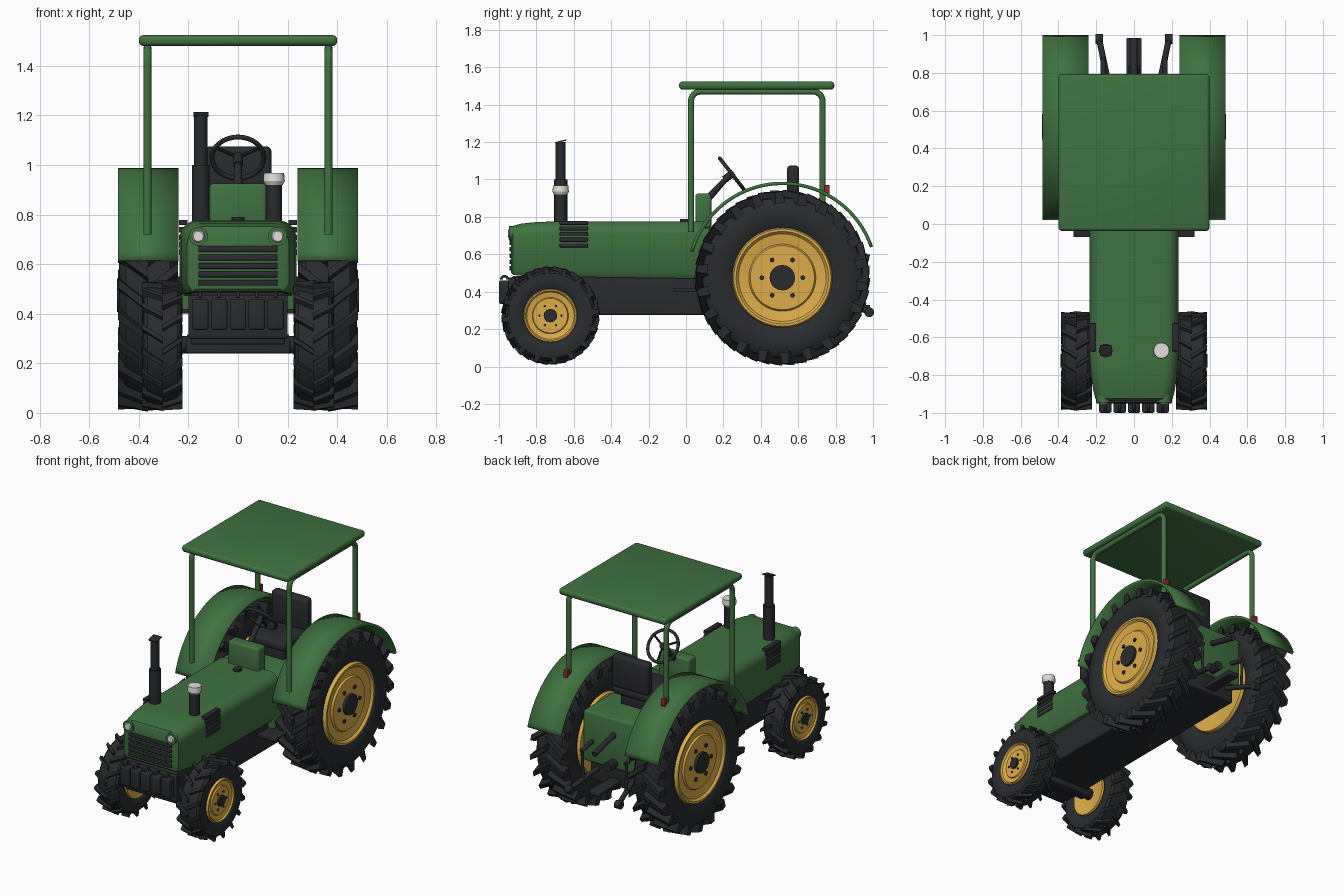
import bpy, bmesh, math
from mathutils import Vector, Matrix

if "Cube" in bpy.data.objects:
    bpy.data.objects.remove(bpy.data.objects["Cube"])

def mat(name, c):
    m = bpy.data.materials.new(name)
    m.diffuse_color = (*c, 1)
    m.use_nodes = True
    m.node_tree.nodes["Principled BSDF"].inputs["Base Color"].default_value = m.diffuse_color
    return m

GREEN = mat("green", (0.05, 0.17, 0.05))
DARK = mat("dark", (0.022, 0.024, 0.027))
YELLOW = mat("yellow", (0.72, 0.42, 0.07))
WHITE = mat("cream", (0.75, 0.74, 0.68))
RED = mat("red", (0.3, 0.02, 0.02))

def finish(name, bm, m, smooth=True):
    bmesh.ops.recalc_face_normals(bm, faces=bm.faces)
    me = bpy.data.meshes.new(name)
    bm.to_mesh(me)
    bm.free()
    o = bpy.data.objects.new(name, me)
    bpy.context.collection.objects.link(o)
    me.materials.append(m)
    if smooth:
        bpy.ops.object.select_all(action='DESELECT')
        o.select_set(True)
        bpy.context.view_layer.objects.active = o
        bpy.ops.object.shade_smooth_by_angle(angle=math.radians(35))
    return o

def box(name, lo, hi, m, bevel=0.0, rot=None):
    lo, hi = Vector(lo), Vector(hi)
    c, s = (lo + hi) / 2, hi - lo
    bm = bmesh.new()
    bmesh.ops.create_cube(bm, size=1)
    bmesh.ops.scale(bm, vec=s, verts=bm.verts)
    if bevel:
        bmesh.ops.bevel(bm, geom=bm.edges[:], offset=bevel, segments=3, profile=0.5, affect='EDGES')
    bm.transform(Matrix.Translation(c) @ (rot or Matrix()))
    return finish(name, bm, m)

def rod(name, a, b, r, m, r2=None, segs=20):
    a, b = Vector(a), Vector(b)
    d = b - a
    bm = bmesh.new()
    bmesh.ops.create_cone(bm, cap_ends=True, segments=segs, radius1=r, radius2=r if r2 is None else r2, depth=d.length)
    bm.transform(Matrix.Translation((a + b) / 2) @ d.to_track_quat('Z', 'Y').to_matrix().to_4x4())
    return finish(name, bm, m)

def skin(rings, closed, caps=False):
    bm = bmesh.new()
    rs = [[bm.verts.new(p) for p in r] for r in rings]
    n = len(rs[0])
    pairs = list(zip(rs, rs[1:])) + ([(rs[-1], rs[0])] if closed else [])
    for p, q in pairs:
        for i in range(n if caps or closed else n - 1):
            j = (i + 1) % n
            bm.faces.new((p[i], p[j], q[j], q[i]))
    if caps:
        bm.faces.new(rs[0])
        bm.faces.new(rs[-1])
    return bm

def lathe(name, prof, c, s, m, segs=56):
    # closed profile of (outward x, radius) spun about the axle
    rings = []
    for k in range(segs):
        a = 2 * math.pi * k / segs
        rings.append([(c[0] * s + x * s, c[1] + r * math.cos(a), c[2] + r * math.sin(a)) for x, r in prof])
    return finish(name, skin(rings, True), m)

def pipe(name, pts, r, m, cyclic=False):
    cu = bpy.data.curves.new(name, 'CURVE')
    cu.dimensions = '3D'
    cu.bevel_depth, cu.bevel_resolution, cu.use_fill_caps = r, 3, True
    sp = cu.splines.new('POLY')
    sp.points.add(len(pts) - 1)
    for p, q in zip(sp.points, pts):
        p.co = (*q, 1)
    sp.use_cyclic_u = cyclic
    o = bpy.data.objects.new(name, cu)
    bpy.context.collection.objects.link(o)
    cu.materials.append(m)
    bpy.ops.object.select_all(action='DESELECT')
    o.select_set(True)
    bpy.context.view_layer.objects.active = o
    bpy.ops.object.convert(target='MESH')
    bpy.ops.object.shade_smooth_by_angle(angle=math.radians(50))

def wheel(tag, c, s, R, rim, hw, hub, lugs):
    # tyre, rim disc, hub, wheel bolts and chevron lugs
    t = R * 0.93
    lathe(tag + "_tyre", [(-hw * .75, rim * .97), (-hw * .95, rim * 1.15), (-hw, (rim + t) / 2), (-hw * .93, t * .93),
          (-hw * .75, t * .985), (0, t), (hw * .75, t * .985), (hw * .93, t * .93), (hw, (rim + t) / 2),
          (hw * .95, rim * 1.15), (hw * .75, rim * .97)], c, s, DARK)
    lathe(tag + "_rim", [(-hw * .8, .01), (-hw * .8, rim * .65), (-hw * .98, rim * .93), (-hw * .98, rim), (-hw * .8, rim * 1.03),
          (hw * .8, rim * 1.03), (hw * 1.0, rim), (hw * 1.0, rim * .95), (hw * .88, rim * .9),
          (hw * .8, rim * .69), (hw * .9, rim * .66), (hw * .9, .01)], c, s, YELLOW)
    rod(tag + "_hub", (s * (c[0] - hw), c[1], c[2]), (s * (c[0] + hw * 1.06), c[1], c[2]), hub, DARK)
    for k in range(6):
        a = math.pi * k / 3
        y, z = c[1] + rim * .42 * math.cos(a), c[2] + rim * .42 * math.sin(a)
        rod(tag + "_bolt", (s * c[0], y, z), (s * (c[0] + hw * .97), y, z), rim * .05, DARK, segs=8)
    bm = bmesh.new()
    h, w = R * .13, R * .095
    for side in (1, -1):
        for k in range(lugs):
            a = 2 * math.pi * (k + (side > 0) * .5) / lugs
            vs = bmesh.ops.create_cube(bm, size=1)['verts']
            for v in vs:
                u = v.co.x + .5
                top = v.co.z > 0
                x = side * hw * (1.02 * u + .0)
                y = v.co.y * w * (.8 if top else 1.2) + (u - .5) * R * .2
                z = (R if top else R - h) - u * R * .02
                v.co = (x, y, z)
            bmesh.ops.transform(bm, matrix=Matrix.Diagonal((s, 1, 1, 1)), verts=vs)
            bmesh.ops.transform(bm, matrix=Matrix.Translation((s * c[0], c[1], c[2])) @ Matrix.Rotation(a, 4, 'X'), verts=vs)
    finish(tag + "_lugs", bm, DARK, False)

def arc(cy, cz, r, a0, a1, n):
    for i in range(n + 1):
        a = math.radians(a0 + (a1 - a0) * i / n)
        yield cy + r * math.cos(a), cz + r * math.sin(a)

# hood: rounded sections lofted along y
def section(y, w, zb, zt, r=.07):
    top = list(arc(w - r, zt - r, r, 0, 90, 8))
    half = [(w - .02, zb), (w, zb + .03)] + top
    return [(x, y, z) for x, z in half] + [(-x, y, z) for x, z in reversed(half)]
hood = [(-.935, .19, .5, .735), (-.925, .205, .49, .752), (-.88, .216, .485, .764), (-.8, .228, .482, .772),
        (-.7, .235, .48, .776), (.1, .235, .47, .776)]
finish("hood", skin([section(*h) for h in hood], False, True), GREEN)

# grille and bonnet details
for i in range(5):
    z = .525 + i * .034
    box("grille_slat", (-.16, -.945, z - .012), (.16, -.92, z + .012), DARK, .005)
rod("fuel_cap", (0, -.005, .77), (0, -.005, .79), .027, DARK)

# chassis, rear housing, axles
box("chassis", (-.19, -.93, .275), (.19, .75, .485), DARK, .01)
box("rear_housing", (-.232, .05, .4), (.232, .77, .74), GREEN, .015)
box("front_axle", (-.21, -.765, .24), (.21, -.69, .3), DARK, .008)
rod("front_axle_shaft", (-.3, -.725, .275), (.3, -.725, .275), .035, DARK)
rod("rear_axle_shaft", (-.35, .515, .475), (.35, .515, .475), .075, DARK)

# front weights with carrying hooks
box("weight_bracket", (-.2, -.95, .3), (.2, -.91, .475), DARK, .006)
for i in range(5):
    x = (i - 2) * .076
    box("front_weight", (x - .033, -1, .335), (x + .033, -.935, .46), DARK, .01)
    pipe("weight_hook", [(x, y, z) for y, z in arc(-.97, .465, .018, 0, 180, 8)], .007, DARK)

for s in (1, -1):
    wheel("rear_wheel", (.363, .515, .475), s, .466, .26, .118, .068, 22)
    wheel("front_wheel", (.305, -.725, .272), s, .262, .14, .08, .036, 16)
    # fender
    r = [[(s * x, y, z) for x in (.24, .485)] for y, z in arc(.515, .475, .504, 19, 164, 40)]
    f = finish("fender", skin(r, False), GREEN)
    sol = f.modifiers.new("thickness", 'SOLIDIFY')
    sol.thickness, sol.offset = .018, 0
    # roof posts
    pts = [(.027, .72), (.027, 1.41)] + list(arc(.077, 1.42, .05, 180, 90, 6)) + list(arc(.68, 1.42, .05, 90, 0, 6)) + [(.73, .88)]
    pipe("roof_post", [(s * .365, y, z) for y, z in pts], .017, GREEN)
    box("tail_light", (s * .365 - .015, .74, .915), (s * .365 + .015, .768, .97), RED, .004)
    # headlights
    rod("headlight_bezel", (s * .16, -.9, .712), (s * .16, -.946, .712), .038, GREEN, segs=28)
    rod("headlight_lens", (s * .16, -.94, .712), (s * .16, -.953, .712), .029, WHITE, .02, segs=28)
    # side vents
    for i in range(5):
        z = .648 + i * .03
        box("side_vent", (s * .221 - .018, -.675, z - .011), (s * .221 + .018, -.525, z + .011), DARK, .004)
    # step, hitch arms
    box("step", (s * .255 - .065, -.07, .4), (s * .255 + .065, .13, .42), DARK, .005)
    rod("hitch_arm", (s * .13, .72, .37), (s * .185, .98, .295), .016, DARK)
    rod("hitch_ball", (s * .185 - .02, .98, .29), (s * .185 + .02, .98, .29), .026, DARK)
    rod("lift_arm", (s * .16, .7, .56), (s * .165, .88, .52), .014, DARK)
    rod("lift_rod", (s * .165, .87, .52), (s * .16, .87, .33), .009, DARK)
box("drawbar", (-.04, .7, .3), (.04, .985, .33), DARK, .006)
rod("upper_link", (0, .75, .635), (0, .98, .58), .018, DARK)
rod("power_shaft", (0, .75, .44), (0, .84, .44), .03, DARK)

# exhaust and air cleaner
rod("exhaust_muffler", (-.15, -.67, .75), (-.15, -.67, 1.0), .036, DARK)
rod("exhaust_pipe", (-.15, -.67, 1.0), (-.15, -.67, 1.2), .027, DARK)
box("exhaust_flap", (-.18, -.7, 1.2), (-.12, -.64, 1.207), DARK, rot=Matrix.Rotation(.25, 4, 'X'))
rod("air_intake", (.145, -.67, .75), (.145, -.67, .925), .033, DARK)
rod("air_intake_bowl", (.145, -.67, .92), (.145, -.67, .935), .036, WHITE, .044)
rod("air_intake_top", (.145, -.67, .935), (.145, -.67, .968), .044, WHITE, .041)

# dashboard, steering
box("dashboard", (-.115, .05, .74), (.115, .135, .925), GREEN, .015)
wc, wn = Vector((0, .245, 1.03)), Vector((0, .18, .14)).normalized()
wu = Vector((0, -wn.z, wn.y))
rod("steering_column", (0, .11, .89), wc - wn * .03, .02, DARK, .014)
rod("steering_hub", wc - wn * .05, wc + wn * .012, .02, DARK)
at = lambda a, r: wc + Vector((1, 0, 0)) * r * math.cos(a) + wu * r * math.sin(a)
pipe("steering_wheel", [at(math.pi * k / 16, .105) for k in range(32)], .01, DARK, True)
for k in range(3):
    rod("steering_spoke", wc, at(math.radians(-90 + 120 * k), .1), .007, DARK, segs=10)

# seat
box("seat_base", (-.1, .34, .72), (.1, .56, .82), DARK, .01)
box("seat_cushion", (-.135, .3, .81), (.135, .6, .87), DARK, .02)
box("seat_back", (-.135, .54, .86), (.135, .605, 1.075), DARK, .02)

# roof
box("roof", (-.4, -.037, 1.48), (.4, .793, 1.524), GREEN, .018)
